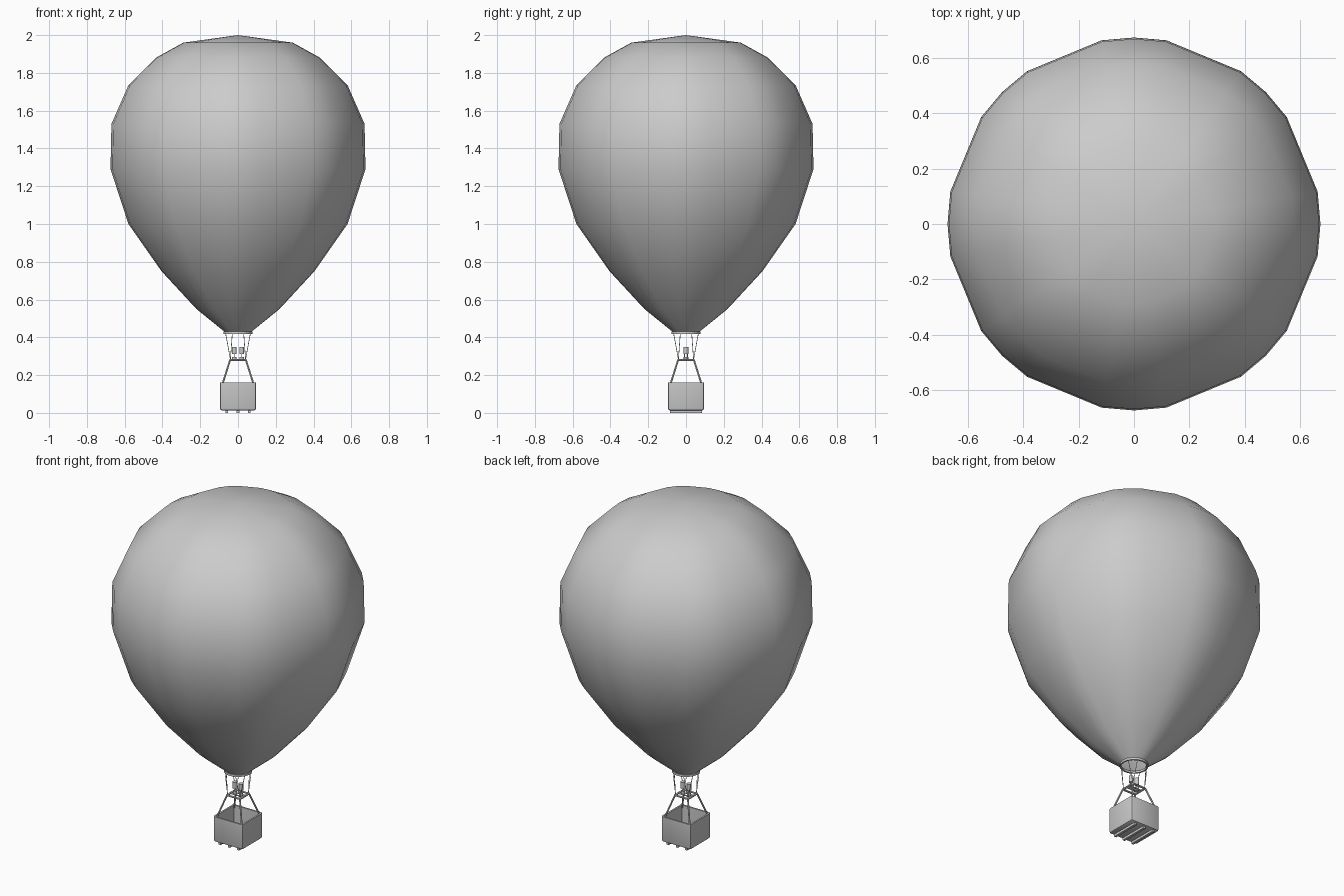
import bpy, bmesh, math
from mathutils import Vector

old = bpy.data.objects.get("Cube")
if old:
    bpy.data.objects.remove(old, do_unlink=True)

# Single plain colour
grey = bpy.data.materials.new("plain_grey")
grey.use_nodes = True
colour = (0.6, 0.6, 0.6, 1)
grey.diffuse_color = colour
grey.node_tree.nodes["Principled BSDF"].inputs["Base Color"].default_value = colour


def finish(name, bm, smooth=40):
    bmesh.ops.recalc_face_normals(bm, faces=bm.faces)
    mesh = bpy.data.meshes.new(name)
    bm.to_mesh(mesh)
    bm.free()
    mesh.materials.append(grey)
    obj = bpy.data.objects.new(name, mesh)
    bpy.context.collection.objects.link(obj)
    if smooth:
        bpy.ops.object.select_all(action='DESELECT')
        obj.select_set(True)
        bpy.context.view_layer.objects.active = obj
        bpy.ops.object.shade_smooth_by_angle(angle=math.radians(smooth))
    return obj


def lathe(name, profile, angles, smooth=40, closed=False):
    """Spin (radius, height) points around z; zero radius gives a pole."""
    bm = bmesh.new()
    rings = []
    for r, z in profile:
        if r == 0:
            rings.append([bm.verts.new((0, 0, z))] * len(angles))
        else:
            rings.append([bm.verts.new((r * math.cos(a), r * math.sin(a), z)) for a in angles])
    pairs = list(zip(rings, rings[1:]))
    if closed:
        pairs.append((rings[-1], rings[0]))
    for low, high in pairs:
        for i in range(len(angles)):
            j = (i + 1) % len(angles)
            corners = [low[i], low[j], high[j], high[i]]
            bm.faces.new(list(dict.fromkeys(corners)))
    return finish(name, bm, smooth)


def rod(bm, a, b, radius, sides=6):
    a, b = Vector(a), Vector(b)
    axis = b - a
    made = bmesh.ops.create_cone(bm, cap_ends=True, segments=sides, radius1=radius,
                                 radius2=radius, depth=axis.length)["verts"]
    turn = axis.to_track_quat('Z', 'Y')
    for v in made:
        v.co = turn @ v.co + (a + b) / 2


def box(bm, centre, size):
    for v in bmesh.ops.create_cube(bm, size=1)["verts"]:
        v.co = Vector(c + k * s for c, k, s in zip(centre, v.co, size))


corners = [(-1, -1), (1, -1), (1, 1), (-1, 1)]

# Envelope: a coarse gored balloon with an open mouth
gores = [math.radians(45 * k + a) for k in range(8) for a in (0, 10, 35)]
lathe("envelope", [(0.072, 0.43), (0.22, 0.55), (0.405, 0.75), (0.58, 1.0), (0.675, 1.29),
                   (0.67, 1.53), (0.58, 1.735), (0.435, 1.88), (0.29, 1.96), (0, 2.0)],
      gores, 60)

# Mouth hoop
even = [math.tau * i / 16 for i in range(16)]
lathe("mouth_hoop", [(0.068, 0.418), (0.077, 0.418), (0.077, 0.43), (0.068, 0.43)],
      even, closed=True)

# Suspension cables between hoop and burner frame
bm = bmesh.new()
for sx, sy in corners:
    for turn in (-0.35, 0.35):
        a = math.atan2(sy, sx) + turn
        rod(bm, (0.072 * math.cos(a), 0.072 * math.sin(a), 0.42),
            (0.04 * sx, 0.04 * sy, 0.283), 0.0018, 4)
finish("suspension_cables", bm)

# Square burner frame with crossbars
bm = bmesh.new()
for i in range(4):
    a, b = corners[i], corners[(i + 1) % 4]
    rod(bm, (a[0] * 0.042, a[1] * 0.042, 0.28), (b[0] * 0.042, b[1] * 0.042, 0.28), 0.006)
for y in (-0.012, 0.012):
    rod(bm, (-0.042, y, 0.28), (0.042, y, 0.28), 0.004)
finish("burner_frame", bm)

# Twin burners
for side, x in (("right", -0.02), ("left", 0.02)):
    bm = bmesh.new()
    rod(bm, (x, 0, 0.312), (x, 0, 0.35), 0.013, 10)
    rod(bm, (x, 0, 0.276), (x, 0, 0.296), 0.012, 10)
    for y in (-0.008, 0.008):
        rod(bm, (x, y, 0.285), (x, y, 0.325), 0.002, 4)
    finish(side + "_burner", bm)

# Poles from basket corners up to the frame
bm = bmesh.new()
for sx, sy in corners:
    rod(bm, (0.083 * sx, 0.083 * sy, 0.15), (0.042 * sx, 0.042 * sy, 0.28), 0.005)
finish("basket_poles", bm)

# Hollow basket with softened upright and bottom edges
bm = bmesh.new()
box(bm, (0, 0, 0.0875), (0.192, 0.192, 0.149))
bm.normal_update()
top = [f for f in bm.faces if f.normal.z > 0.9]
edges = [e for e in bm.edges if e not in top[0].edges]
bmesh.ops.bevel(bm, geom=edges, offset=0.012, segments=2, profile=0.5, affect='EDGES')
bm.normal_update()
top = [f for f in bm.faces if f.normal.z > 0.9]
bmesh.ops.inset_region(bm, faces=top, thickness=0.01)
floor = bmesh.ops.extrude_face_region(bm, geom=top)
bmesh.ops.delete(bm, geom=top, context='FACES')
bmesh.ops.translate(bm, vec=(0, 0, -0.13),
                    verts=[g for g in floor["geom"] if isinstance(g, bmesh.types.BMVert)])
finish("basket", bm)

# Skids under the basket
bm = bmesh.new()
for x in (-0.06, 0, 0.06):
    box(bm, (x, 0, 0.0075), (0.014, 0.17, 0.015))
finish("basket_skids", bm, 0)
